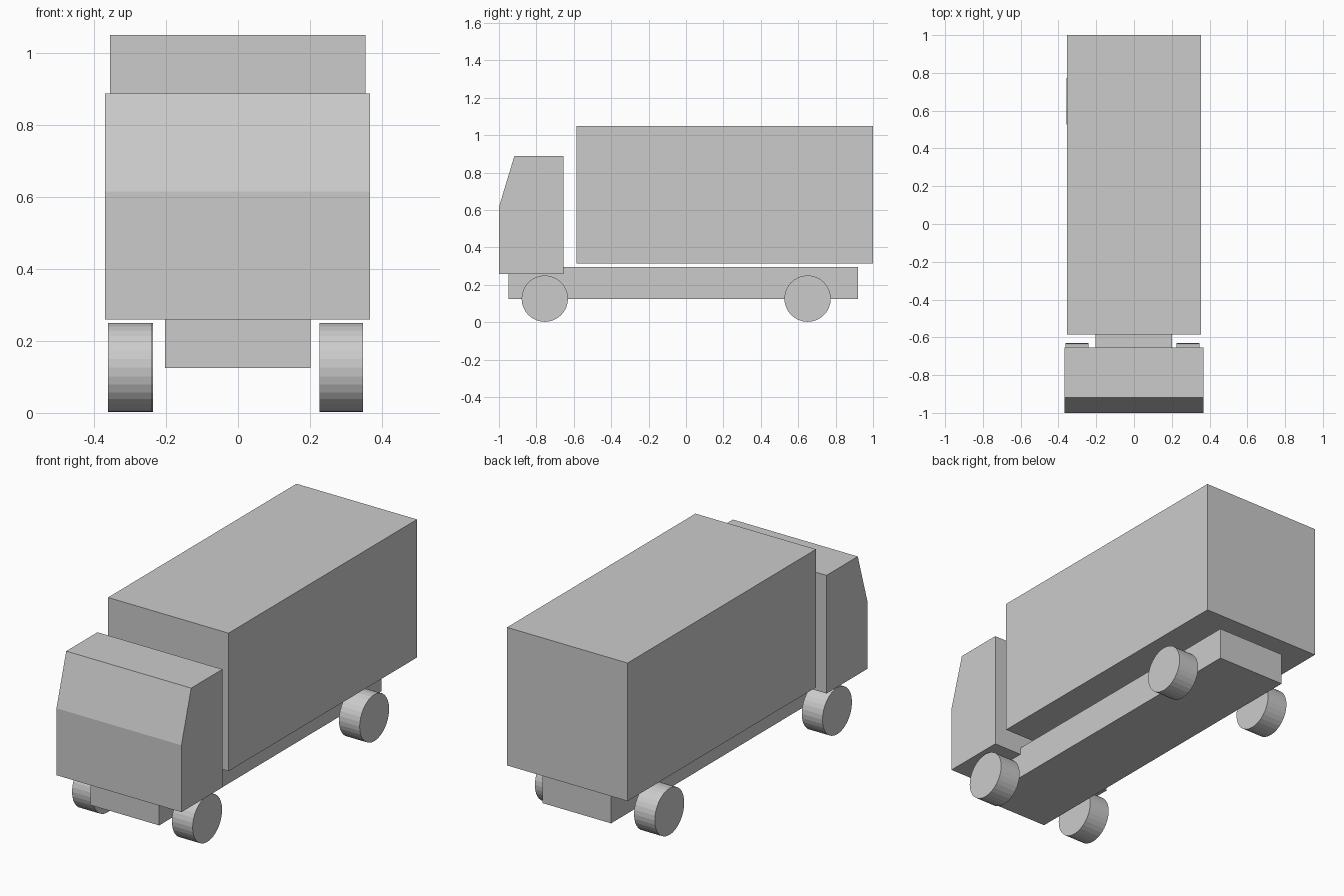
import bpy
import bmesh
from math import pi
from mathutils import Matrix, Vector

cube = bpy.data.objects.get("Cube")
if cube:
    bpy.data.objects.remove(cube, do_unlink=True)

grey = bpy.data.materials.new("plain_grey")
grey.use_nodes = True
colour = (0.6, 0.6, 0.6, 1)
grey.diffuse_color = colour
grey.node_tree.nodes["Principled BSDF"].inputs["Base Color"].default_value = colour


def add_object(name, bm):
    bmesh.ops.recalc_face_normals(bm, faces=bm.faces[:])
    mesh = bpy.data.meshes.new(name)
    bm.to_mesh(mesh)
    bm.free()
    mesh.materials.append(grey)
    obj = bpy.data.objects.new(name, mesh)
    bpy.context.collection.objects.link(obj)
    return obj


def extruded_profile(name, x0, x1, profile):
    """Extrude a (y, z) side outline across x."""
    bm = bmesh.new()
    face = bm.faces.new([bm.verts.new((x0, y, z)) for y, z in profile])
    grown = bmesh.ops.extrude_face_region(bm, geom=[face])["geom"]
    verts = [v for v in grown if isinstance(v, bmesh.types.BMVert)]
    bmesh.ops.translate(bm, verts=verts, vec=Vector((x1 - x0, 0, 0)))
    return add_object(name, bm)


def block(name, x0, x1, y0, y1, z0, z1):
    return extruded_profile(name, x0, x1, [(y0, z0), (y1, z0), (y1, z1), (y0, z1)])


def wheel(name, x, y):
    bm = bmesh.new()
    place = Matrix.Translation((x, y, 0.126)) @ Matrix.Rotation(pi / 2, 4, "Y")
    bmesh.ops.create_cone(bm, cap_ends=True, segments=32, radius1=0.124,
                          radius2=0.124, depth=0.122, matrix=place)
    return add_object(name, bm)


# Body: chassis, cargo box and cab with a raked windscreen
block("chassis", -0.203, 0.201, -0.95, 0.92, 0.125, 0.296)
block("cargo_box", -0.356, 0.354, -0.585, 1.0, 0.315, 1.05)
extruded_profile("cab", -0.369, 0.367, [
    (-1.0, 0.259), (-0.655, 0.259), (-0.655, 0.888), (-0.918, 0.888), (-1.0, 0.615)])

# Wheels
for end, y in (("front", -0.755), ("rear", 0.65)):
    wheel(end + "_left_wheel", 0.287, y)
    wheel(end + "_right_wheel", -0.301 if end == "front" else -0.297, y)
